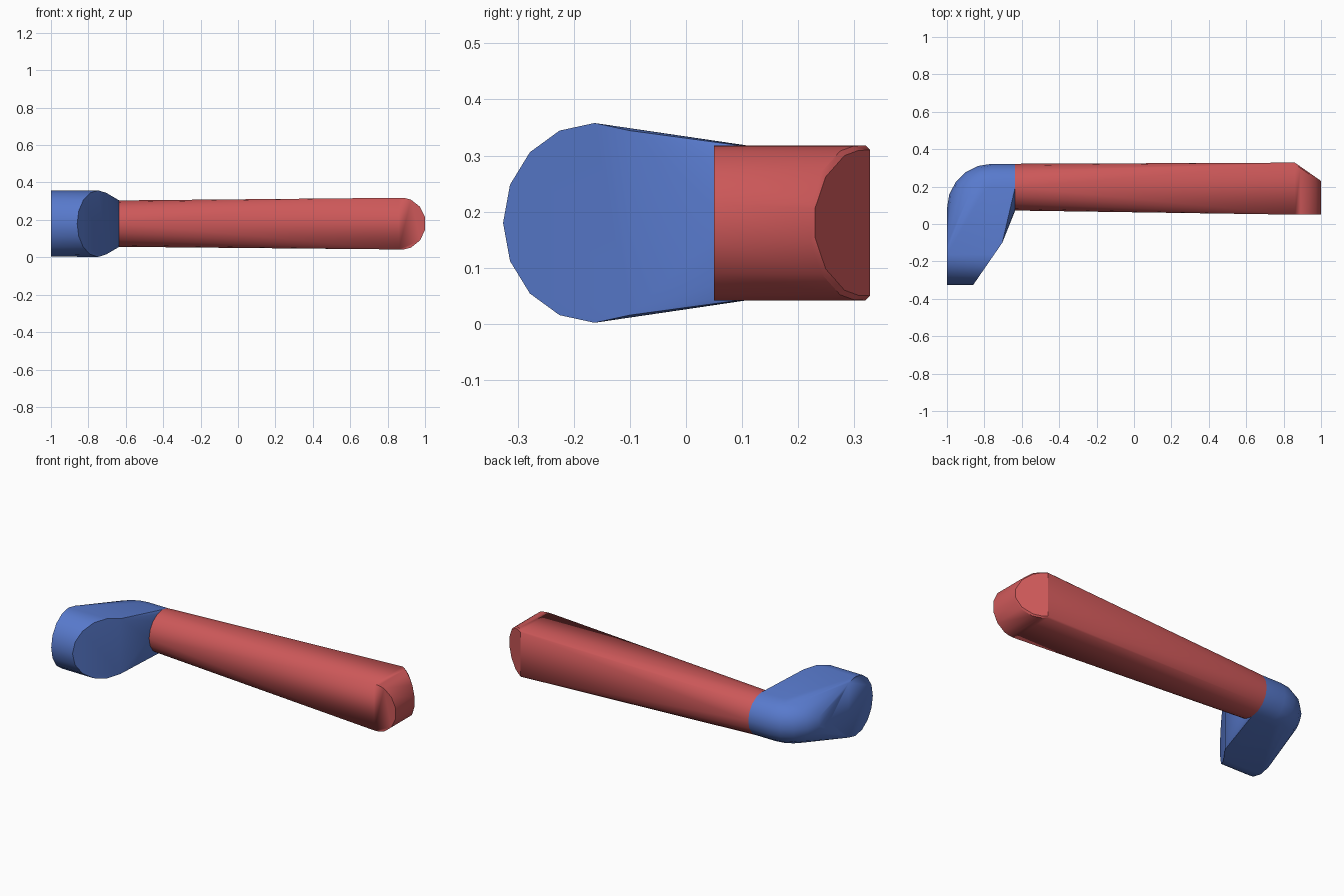
import bpy, bmesh, math
from mathutils import Vector

cube = bpy.data.objects.get("Cube")
if cube:
    bpy.data.objects.remove(cube, do_unlink=True)


def material(name, rgb):
    m = bpy.data.materials.new(name)
    m.use_nodes = True
    m.diffuse_color = (*rgb, 1)
    m.node_tree.nodes["Principled BSDF"].inputs["Base Color"].default_value = (*rgb, 1)
    return m


def ring(center, axis_u, ru, rz, n=16):
    """Ellipse of points spanned by a horizontal direction and z."""
    c, u = Vector(center), Vector(axis_u)
    steps = [2 * math.pi * i / n for i in range(n)]
    return [c + u * ru * math.cos(a) + Vector((0, 0, rz * math.sin(a))) for a in steps]


def hull_part(name, points, mat):
    """Convex shell around guide sections."""
    bm = bmesh.new()
    for p in points:
        bm.verts.new(p)
    bmesh.ops.remove_doubles(bm, verts=bm.verts, dist=0.0005)
    res = bmesh.ops.convex_hull(bm, input=bm.verts)
    junk = {v for v in res["geom_interior"] + res["geom_unused"]
            if isinstance(v, bmesh.types.BMVert) and v.is_valid}
    bmesh.ops.delete(bm, geom=list(junk), context='VERTS')
    bmesh.ops.dissolve_limit(bm, angle_limit=math.radians(1), verts=bm.verts, edges=bm.edges)
    bmesh.ops.recalc_face_normals(bm, faces=bm.faces)
    me = bpy.data.meshes.new(name)
    bm.to_mesh(me)
    bm.free()
    me.materials.append(mat)
    ob = bpy.data.objects.new(name, me)
    bpy.context.collection.objects.link(ob)
    bpy.ops.object.select_all(action='DESELECT')
    ob.select_set(True)
    bpy.context.view_layer.objects.active = ob
    bpy.ops.object.shade_smooth_by_angle(angle=math.radians(30))


red = material("soft red", (0.61, 0.098, 0.1))
blue = material("soft blue", (0.098, 0.195, 0.61))
MID = 0.18

# Round section shared by both parts at the joint
joint = ring((-0.635, 0.197, MID), (0, 1, 0), 0.125, 0.124)

# Lever: rounded tip with its back corner cut at a slant
tip = []
for x, h in ((0.86, 0.138), (0.89, 0.137), (0.925, 0.128), (0.973, 0.09), (1.0, 0.034)):
    back = 0.328 - (x - 0.86) * 0.7
    for s in (-1, 1):
        tip += [(x, 0.05, MID + s * h), (x, back - 0.008, MID + s * h),
                (x, back, MID + s * (h - 0.008))]
hull_part("lever", joint + tip, red)

# Mount: flat outer disc, slanted front face and a rounded elbow
mount = joint + ring((-1.0, -0.163, MID), (0, 1, 0), 0.163, 0.176)
for p in ring((0, -0.163, MID), (0, 1, 0), 0.163, 0.178):
    if p.y < -0.1:
        slant = -0.86 + (p.y + 0.326) * 0.69
        mount.append(Vector((slant, p.y, p.z)))
for i in range(6):
    a = math.radians(90 + 18 * i)
    d = Vector((math.cos(a), math.sin(a), 0))
    mount += ring(Vector((-0.76, 0.082, MID)) + d * 0.115, d, 0.125, 0.125)
hull_part("mount", mount, blue)
